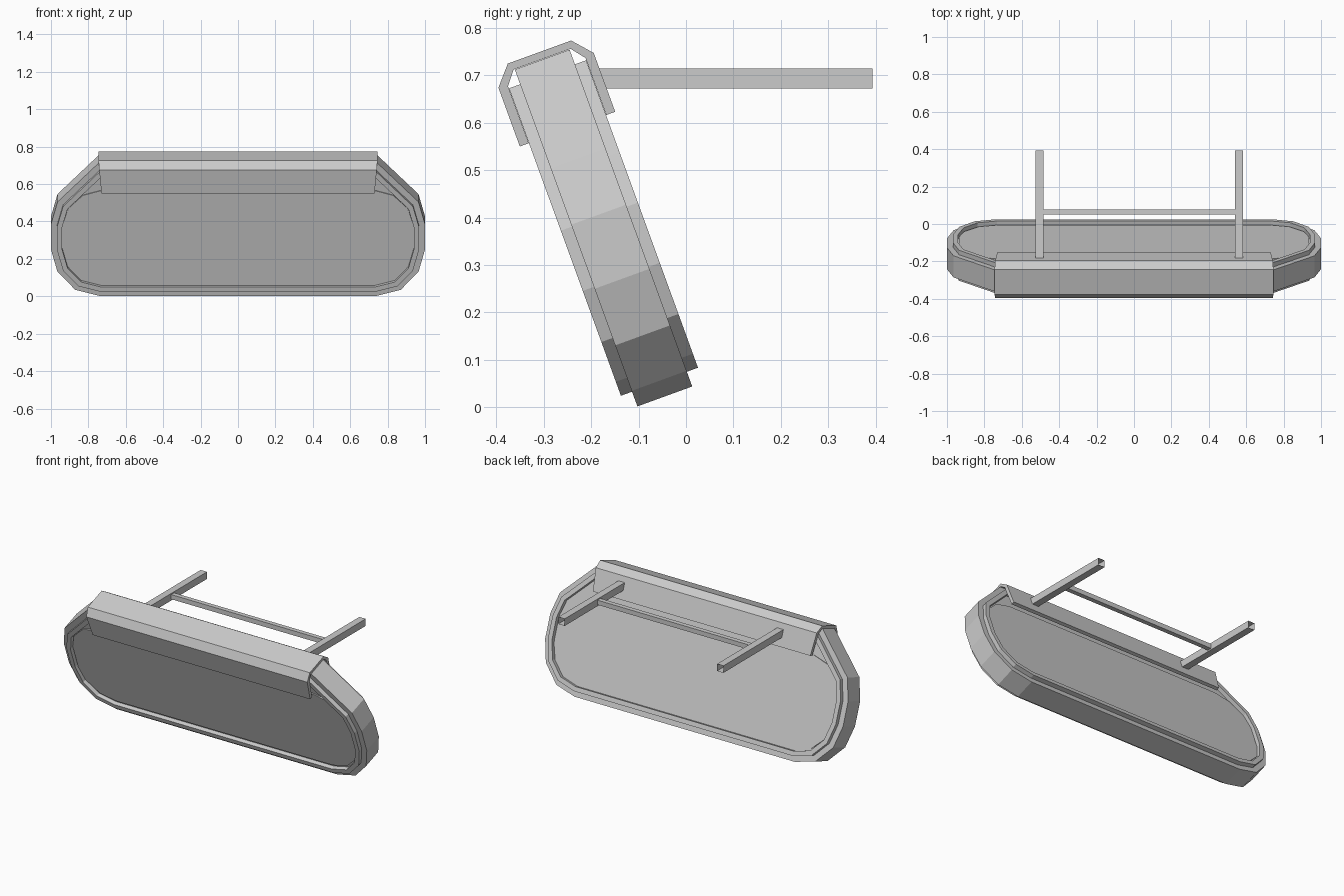
import bpy, bmesh, math
from mathutils import Vector

if "Cube" in bpy.data.objects:
    bpy.data.objects.remove(bpy.data.objects["Cube"])

TILT = math.radians(20)
CENTRE = Vector((0, -0.174, 0.378))
UP = Vector((0, -math.sin(TILT), math.cos(TILT)))      # along the tilted board
BACK = Vector((0, math.cos(TILT), math.sin(TILT)))     # board normal, to the rear


def tilted(x, s, t):
    return CENTRE + Vector((x, 0, 0)) + UP * s + BACK * t


def make_object(name, bm):
    bmesh.ops.recalc_face_normals(bm, faces=bm.faces)
    mesh = bpy.data.meshes.new(name)
    bm.to_mesh(mesh)
    bm.free()
    ob = bpy.data.objects.new(name, mesh)
    bpy.context.collection.objects.link(ob)
    return ob


def bridge(bm, a, b):
    n = len(a)
    for i in range(n):
        j = (i + 1) % n
        bm.faces.new((a[i], a[j], b[j], b[i]))


def mirrored(half):
    # right half, bottom to top, completed into a closed outline
    return half + [(-x, s) for x, s in reversed(half)]


def inset(outline, d):
    # parallel offset of a convex counter-clockwise outline
    pts = [Vector(p) for p in outline]
    result = []
    for i, p in enumerate(pts):
        e1 = (p - pts[i - 1]).normalized()
        e2 = (pts[(i + 1) % len(pts)] - p).normalized()
        n1, n2 = Vector((-e1.y, e1.x)), Vector((-e2.y, e2.x))
        q = p + (n1 + n2) * (d / (1 + n1.dot(n2)))
        result.append((q.x, q.y))
    return result


def plate(name, outline, half_t):
    bm = bmesh.new()
    a, b = [[bm.verts.new(tilted(x, s, t)) for x, s in outline]
            for t in (-half_t, half_t)]
    bridge(bm, a, b)
    bm.faces.new(a)
    bm.faces.new(b)
    return make_object(name, bm)


def rim(name, outer, inner, half_t):
    bm = bmesh.new()
    loops = [[bm.verts.new(tilted(x, s, t)) for x, s in o]
             for o, t in ((outer, -half_t), (outer, half_t),
                          (inner, half_t), (inner, -half_t))]
    for i in range(4):
        bridge(bm, loops[i], loops[(i + 1) % 4])
    return make_object(name, bm)


def bar(name, lo, hi, axis):
    # square tube, open at both ends along the axis
    bm = bmesh.new()
    bmesh.ops.create_cube(bm, size=1)
    ends = [f for f in bm.faces if abs(f.normal[axis]) > 0.9]
    bmesh.ops.delete(bm, geom=ends, context='FACES_ONLY')
    for v in bm.verts:
        v.co = [lo[k] + (v.co[k] + 0.5) * (hi[k] - lo[k]) for k in range(3)]
    return make_object(name, bm)


# Sign body
body = mirrored([(0.74, -0.378), (0.87, -0.343), (0.965, -0.241), (1.0, -0.114),
                 (1.0, 0.03), (0.965, 0.157), (0.745, 0.378)])
plate("sign_body", body, 0.0615)

# Raised rim on both faces
rim("sign_rim", inset(body, 0.033), inset(body, 0.06), 0.0865)

# Rounded face panel
panel = mirrored([(0.73, -0.306), (0.83, -0.28), (0.907, -0.206), (0.935, -0.12),
                  (0.935, 0.036), (0.907, 0.122), (0.83, 0.196), (0.73, 0.224)])
plate("face_panel", panel, 0.068)

# Folded top cap over the board
outer = [(-0.107, 0.222), (-0.107, 0.354), (-0.071, 0.395)]
inner = [(-0.087, 0.222), (-0.087, 0.35), (-0.064, 0.379)]
bm = bmesh.new()
ends = []
for side in (-1, 1):
    rows = []
    for prof in (outer, inner):
        full = prof + [(-t, s) for t, s in reversed(prof)]
        rows.append([bm.verts.new(tilted(side * (0.73 + (s - 0.222) * 0.09), s, t))
                     for t, s in full])
    for i in range(5):
        bm.faces.new((rows[0][i], rows[0][i + 1], rows[1][i + 1], rows[1][i]))
    ends.append(rows[0] + rows[1][::-1])
bridge(bm, *ends)
make_object("top_cap", bm)

# Support arms and cross bar
for name, x in (("left_arm", -0.505), ("right_arm", 0.561)):
    bar(name, (x - 0.0215, -0.19, 0.672), (x + 0.0215, 0.393, 0.715), 1)
bar("cross_bar", (-0.484, 0.05, 0.68), (0.54, 0.078, 0.708), 0)
